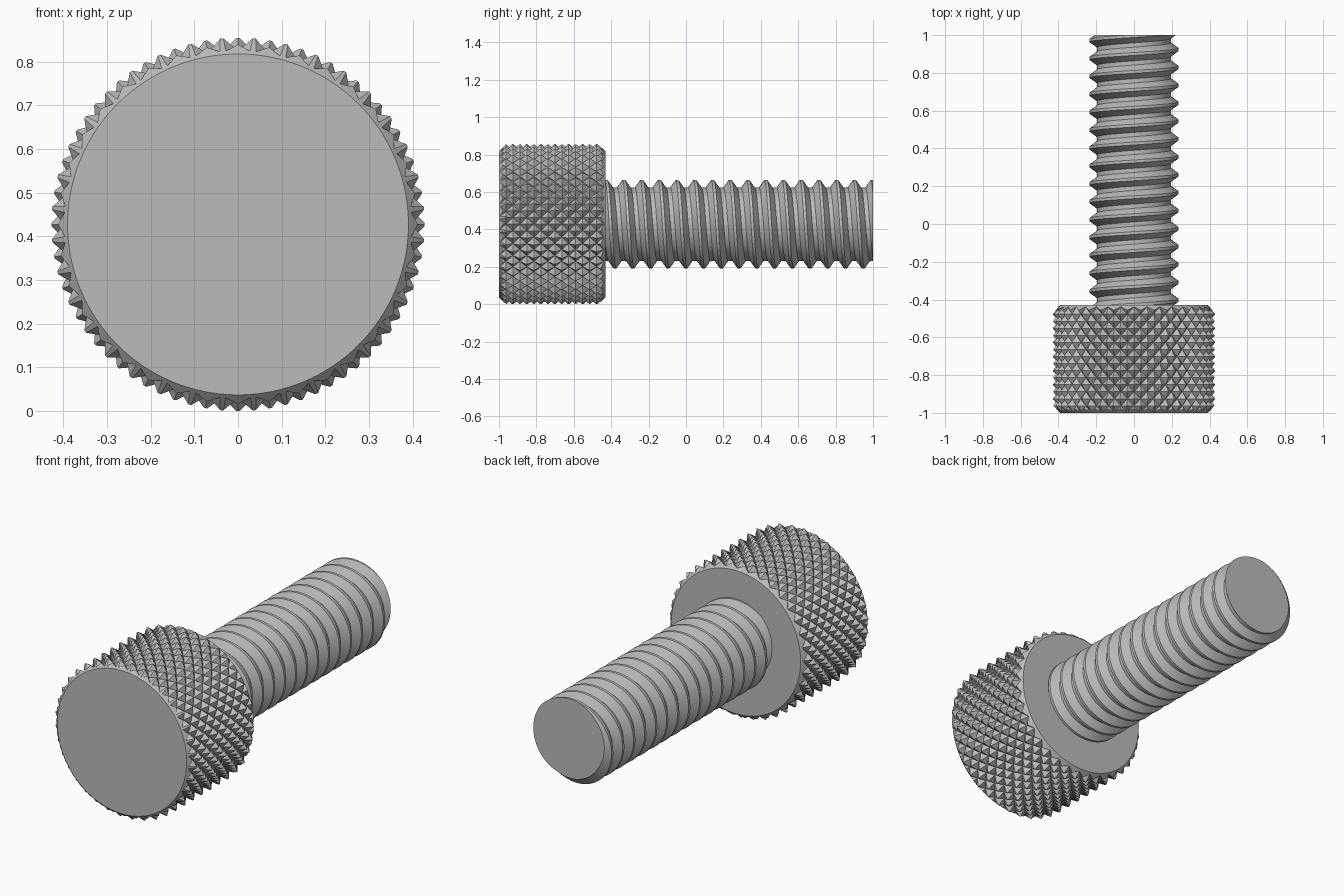
import bpy, bmesh, math

if "Cube" in bpy.data.objects:
    bpy.data.objects.remove(bpy.data.objects["Cube"], do_unlink=True)

R = 0.4275            # head radius, also the height of the axis
HEAD_FRONT, HEAD_BACK, TIP = -1.0, -0.43, 1.0

steel = bpy.data.materials.new("grey steel")
steel.use_nodes = True
colour = (0.5, 0.5, 0.5, 1)
steel.diffuse_color = colour
steel.node_tree.nodes["Principled BSDF"].inputs["Base Color"].default_value = colour


def around(r, a, y):
    """Point at radius r and angle a (from +z towards +x) about the screw axis."""
    return (r * math.sin(a), y, R + r * math.cos(a))


def finish(bm, name):
    bmesh.ops.recalc_face_normals(bm, faces=bm.faces)
    mesh = bpy.data.meshes.new(name)
    bm.to_mesh(mesh)
    bm.free()
    mesh.materials.append(steel)
    obj = bpy.data.objects.new(name, mesh)
    bpy.context.collection.objects.link(obj)
    return obj


def ring_solid(name, ys, radius, segs, diamonds=False):
    """Closed solid from rings along y; radius(i, j) gives each point's radius."""
    bm = bmesh.new()
    rings = [[bm.verts.new(around(radius(i, j), math.tau * i / segs, y))
              for i in range(segs)] for j, y in enumerate(ys)]
    for j in range(len(ys) - 1):
        for i in range(segs):
            n = (i + 1) % segs
            a, b, c, d = rings[j][i], rings[j][n], rings[j + 1][n], rings[j + 1][i]
            if not diamonds:
                bm.faces.new((a, b, c, d))
            elif (i + j) % 2 == 0:      # split each cell along its groove
                bm.faces.new((a, b, c))
                bm.faces.new((a, c, d))
            else:
                bm.faces.new((a, b, d))
                bm.faces.new((b, c, d))
    bm.faces.new(rings[0])
    bm.faces.new(rings[-1])
    return finish(bm, name)


# Knurled head: crossed grooves leave pyramids, trimmed by a chamfered cylinder
COLS = 72
step = math.tau * R / COLS
rows = [HEAD_FRONT - step + step * j for j in range(19)]
head = ring_solid("knurled_head", rows,
                  lambda i, j: 0.398 if (i + j) % 2 == 0 else 0.431, COLS, True)

chamfer = 0.037
trim_radii = (R - chamfer, R, R, R - chamfer)
trim = ring_solid("head_trim",
                  (HEAD_FRONT, HEAD_FRONT + chamfer, HEAD_BACK - chamfer, HEAD_BACK),
                  lambda i, j: trim_radii[j], 128)
trim.hide_render = True
mod = head.modifiers.new("trim", 'BOOLEAN')
mod.operation = 'INTERSECT'
mod.solver = 'EXACT'
mod.object = trim
bpy.context.view_layer.objects.active = head
bpy.ops.object.modifier_apply(modifier=mod.name)
bpy.data.objects.remove(trim, do_unlink=True)

# Threaded shank: right-handed helix of a trapezoid profile, cut flat at both ends
PITCH, SEGS, TURNS = 0.0948, 64, 19
CREST, ROOT = 0.236, 0.196
profile = [(-0.08, CREST), (0.08, CREST), (0.38, ROOT), (0.62, ROOT)]
start = TIP - 0.005 - 17 * PITCH
bm = bmesh.new()
strip = []
for t in range(TURNS):
    for offset, r in profile:
        strip.append([bm.verts.new(around(r, math.tau * s / SEGS,
                                          start + PITCH * (t + offset + s / SEGS)))
                      for s in range(SEGS)])
for k in range(len(strip) - 5):
    for s in range(SEGS):
        # the last column joins the first column one turn further on
        nxt, kk = (s + 1, k) if s + 1 < SEGS else (0, k + 4)
        bm.faces.new((strip[k][s], strip[kk][nxt], strip[kk + 1][nxt], strip[k + 1][s]))
for y, direction in ((HEAD_BACK - 0.02, -1), (TIP, 1)):
    cut = bmesh.ops.bisect_plane(bm, geom=bm.verts[:] + bm.edges[:] + bm.faces[:],
                                 plane_co=(0, y, 0), plane_no=(0, direction, 0),
                                 clear_outer=True)
    edges = [e for e in cut["geom_cut"] if isinstance(e, bmesh.types.BMEdge)]
    bmesh.ops.contextual_create(bm, geom=edges)
bmesh.ops.delete(bm, geom=[v for v in bm.verts if not v.link_faces], context='VERTS')
shank = finish(bm, "threaded_shank")

bpy.ops.object.select_all(action='DESELECT')
shank.select_set(True)
bpy.context.view_layer.objects.active = shank
bpy.ops.object.shade_smooth_by_angle(angle=math.radians(25))
